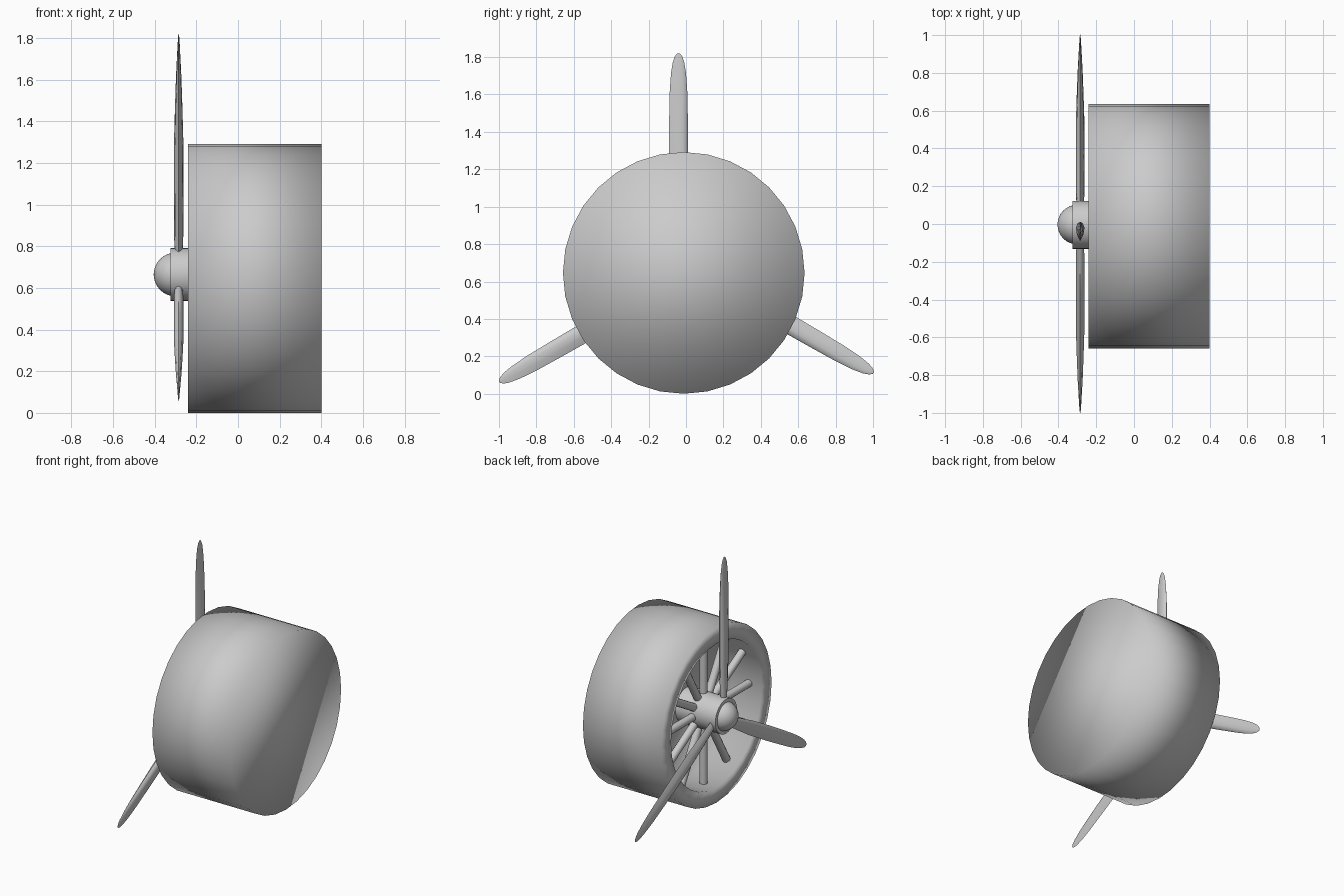
import bpy, bmesh, math
from mathutils import Matrix, Vector

if "Cube" in bpy.data.objects:
    bpy.data.objects.remove(bpy.data.objects["Cube"])

AXIS_Y, COWL_Z, HUB_Z = -0.012, 0.646, 0.665


def finish(bm, name, angle=None):
    bmesh.ops.remove_doubles(bm, verts=bm.verts, dist=1e-5)
    bmesh.ops.recalc_face_normals(bm, faces=bm.faces)
    me = bpy.data.meshes.new(name)
    bm.to_mesh(me)
    bm.free()
    ob = bpy.data.objects.new(name, me)
    bpy.context.collection.objects.link(ob)
    me.shade_smooth()
    if angle is not None:
        bpy.context.view_layer.objects.active = ob
        ob.select_set(True)
        bpy.ops.object.shade_smooth_by_angle(angle=math.radians(angle))
        ob.select_set(False)
    return ob


def loft(bm, rings):
    """Skin closed rings of points and cap both ends."""
    vs = [[bm.verts.new(p) for p in ring] for ring in rings]
    n = len(vs[0])
    for a, b in zip(vs, vs[1:]):
        for i in range(n):
            j = (i + 1) % n
            bm.faces.new((a[i], a[j], b[j], b[i]))
    bm.faces.new(vs[0])
    bm.faces.new(vs[-1])


def lathe(name, profile, sides, y, z, angle=None):
    """Revolve (x, radius) points around the x axis."""
    bm = bmesh.new()
    loft(bm, [[(x, y + r * math.sin(2 * math.pi * i / sides),
                z + r * math.cos(2 * math.pi * i / sides))
               for i in range(sides)] for x, r in profile])
    return finish(bm, name, angle)


# Cowling: closed drum with a recessed round opening at the nose
lathe("cowling", [(0.40, 0.646), (-0.24, 0.646), (-0.24, 0.53), (0.0, 0.53)],
      32, AXIS_Y, COWL_Z)

# Hub shaft reaching back into the cowling
lathe("hub_shaft", [(-0.325, 0.127), (0.0, 0.127)], 32, -0.005, HUB_Z, 30)

# Rounded spinner
dome = [(-0.30 - 0.105 * math.sin(a), max(0.105 * math.cos(a), 0.002))
        for a in [math.pi / 2 * k / 8 for k in range(9)]]
lathe("spinner", dome, 32, -0.003, HUB_Z, 40)

# Engine rods radiating from the shaft to the cowling
bm = bmesh.new()
for k in range(12):
    m = (Matrix.Translation((-0.135, AXIS_Y, 0.655))
         @ Matrix.Rotation(math.radians(30 * k), 4, 'X')
         @ Matrix.Translation((0, 0, 0.31)))
    bmesh.ops.create_cone(bm, cap_ends=True, segments=12, radius1=0.028,
                          radius2=0.028, depth=0.45, matrix=m)
finish(bm, "engine_rods", 40)

# Propeller blades: (distance from hub, width, half thickness)
stations = [(0.09, 0.06, 0.018), (0.18, 0.075, 0.022), (0.40, 0.10, 0.023),
            (0.62, 0.104, 0.023), (0.80, 0.10, 0.018), (0.95, 0.094, 0.013),
            (1.05, 0.080, 0.008), (1.11, 0.060, 0.005), (1.14, 0.038, 0.003),
            (1.155, 0.012, 0.001)]
section = [(0.5, 0), (0.42, 0.6), (0.2, 1), (-0.15, 0.75), (-0.5, 0),
           (-0.15, -0.75), (0.2, -1), (0.42, -0.6)]
for k in range(3):
    m = (Matrix.Translation((-0.285, AXIS_Y, HUB_Z))
         @ Matrix.Rotation(math.radians(120 * k), 4, 'X'))
    bm = bmesh.new()
    loft(bm, [[m @ Vector((t * v, -0.028 + w * u, r)) for u, v in section]
              for r, w, t in stations])
    finish(bm, f"propeller_blade_{k + 1}", 50)
